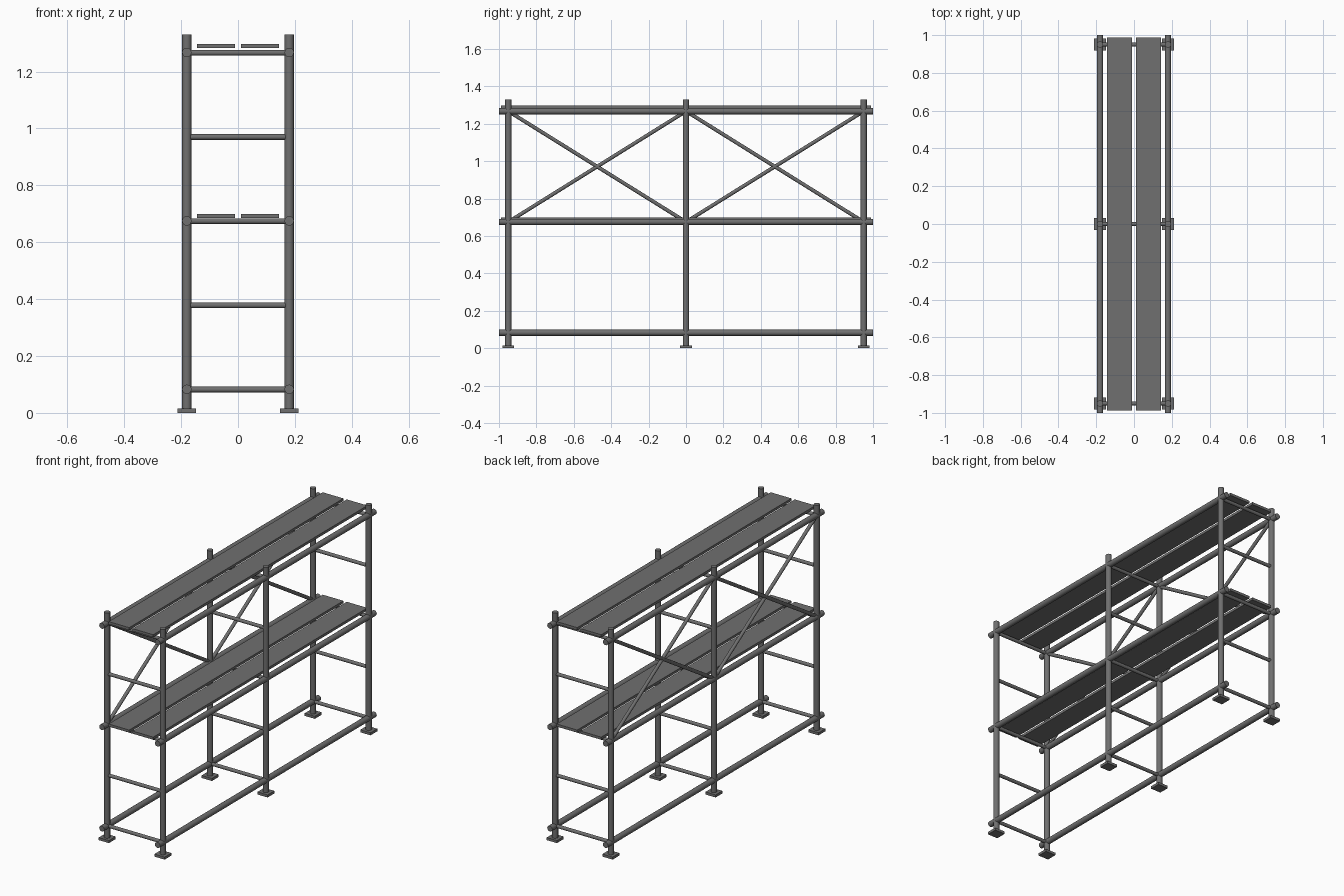
import bpy
from mathutils import Vector

if "Cube" in bpy.data.objects:
    bpy.data.objects.remove(bpy.data.objects["Cube"])

X = 0.18
ROWS = (-0.95, 0.0, 0.95)
LEVELS = (0.083, 0.675, 1.267)

dark = bpy.data.materials.new("dark_grey")
dark.diffuse_color = (0.16, 0.16, 0.16, 1)
dark.use_nodes = True
dark.node_tree.nodes["Principled BSDF"].inputs["Base Color"].default_value = dark.diffuse_color


def finish(ob, name):
    ob.name = name
    ob.data.materials.append(dark)
    return ob


def tube(name, a, b, r, sides=16):
    a, b = Vector(a), Vector(b)
    d = b - a
    bpy.ops.mesh.primitive_cylinder_add(vertices=sides, radius=r, depth=d.length, location=(a + b) / 2)
    ob = bpy.context.object
    ob.rotation_euler = d.to_track_quat('Z', 'Y').to_euler()
    bpy.ops.object.shade_smooth_by_angle()
    return finish(ob, name)


def box(name, centre, size):
    bpy.ops.mesh.primitive_cube_add(size=1, location=centre)
    ob = bpy.context.object
    ob.scale = size
    return finish(ob, name)


for s in (-1, 1):
    # Upright posts on base plates
    for y in ROWS:
        tube("upright_post", (s * X, y, 0.01), (s * X, y, 1.33), 0.0165)
        box("base_plate", (s * X, y, 0.0075), (0.066, 0.062, 0.015))
    # Long horizontal ledgers
    for z in LEVELS:
        tube("ledger", (s * X, -1, z), (s * X, 1, z), 0.0165)

# Cross rungs at every post row
for y in ROWS:
    for i in range(5):
        z = 0.082 + i * 0.296
        tube("cross_rung", (-X, y, z), (X, y, z), 0.01)

# Crossed diagonal braces, left side of the upper storey
for y0, y1 in zip(ROWS, ROWS[1:]):
    for za, zb in (LEVELS[1:], LEVELS[:0:-1]):
        tube("diagonal_brace", (-X, y0, za), (-X, y1, zb), 0.01)

# Deck planks
for z in (0.692, 1.29):
    for s in (-1, 1):
        box("deck_plank", (s * 0.0775, 0, z), (0.133, 1.976, 0.015))
